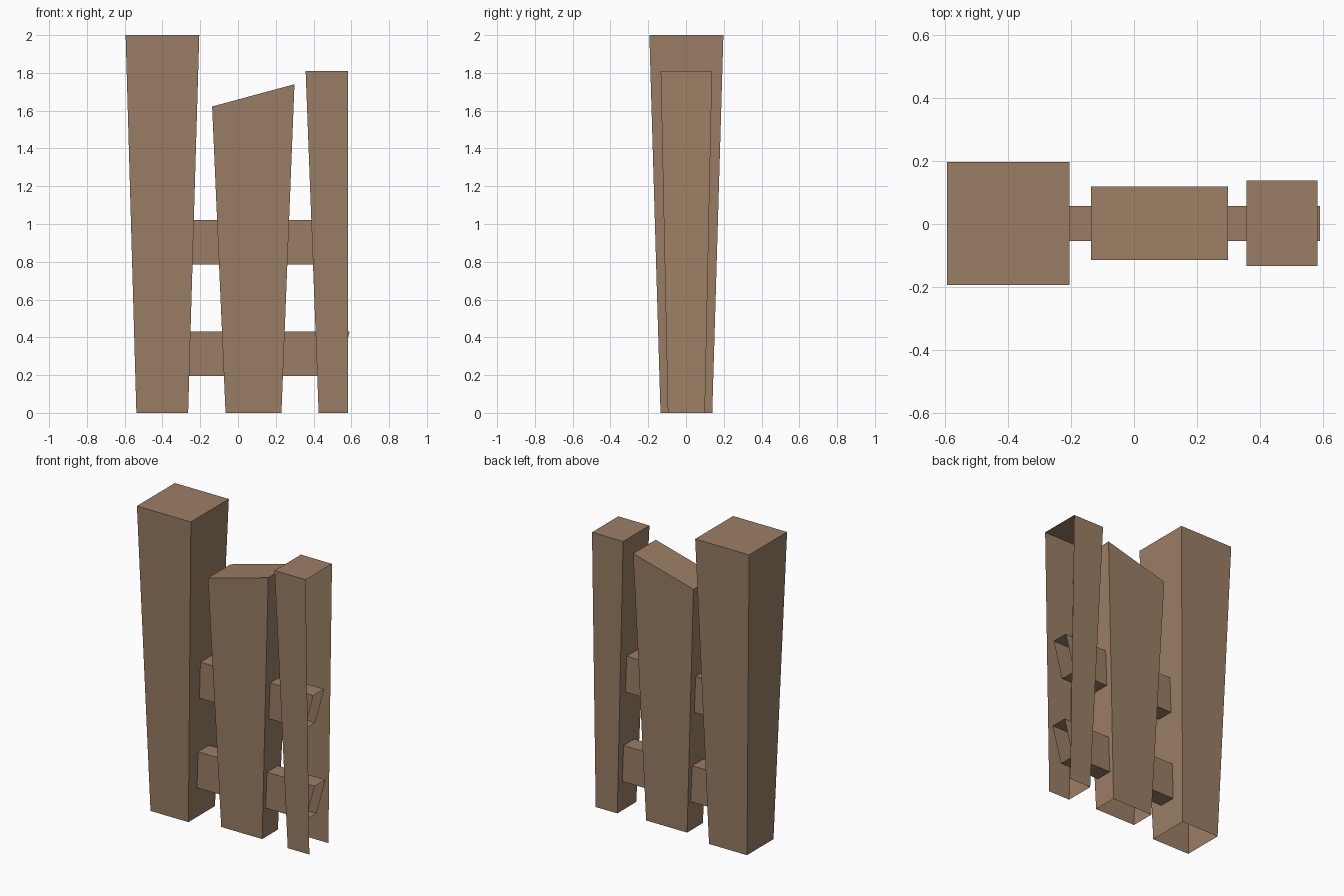
import bpy, bmesh

if "Cube" in bpy.data.objects:
    bpy.data.objects.remove(bpy.data.objects["Cube"])

wood = bpy.data.materials.new("weathered brown wood")
wood.diffuse_color = (0.33, 0.21, 0.13, 1)
wood.use_nodes = True
wood.node_tree.nodes["Principled BSDF"].inputs["Base Color"].default_value = wood.diffuse_color

YC = 0.002  # shared depth centre of all boards


def tapered_shell(name, profile, y_half, open_sides):
    """Extrude an x-z outline (bottom-left, bottom-right, top-right, top-left)
    through y, with its own half depth at the bottom and top.
    open_sides lists outline edges left open: 0 bottom, 1 right, 2 top, 3 left."""
    bm = bmesh.new()
    halves = (y_half[0], y_half[0], y_half[1], y_half[1])
    front = [bm.verts.new((x, YC - h, z)) for (x, z), h in zip(profile, halves)]
    back = [bm.verts.new((x, YC + h, z)) for (x, z), h in zip(profile, halves)]
    bm.faces.new(front)
    bm.faces.new(back[::-1])
    for i in range(4):
        if i not in open_sides:
            j = (i + 1) % 4
            bm.faces.new((front[j], front[i], back[i], back[j]))
    mesh = bpy.data.meshes.new(name)
    bm.to_mesh(mesh)
    bm.free()
    mesh.materials.append(wood)
    obj = bpy.data.objects.new(name, mesh)
    bpy.context.collection.objects.link(obj)
    return obj


# Tall left post, hollow underneath
tapered_shell("left_post",
              [(-0.538, 0), (-0.264, 0), (-0.205, 2), (-0.595, 2)],
              (0.137, 0.196), {0})

# Middle plank with slanted top
tapered_shell("middle_plank",
              [(-0.066, 0), (0.23, 0), (0.299, 1.74), (-0.137, 1.622)],
              (0.081, 0.117), {0})

# Right half post, open below and on its right side
tapered_shell("right_post",
              [(0.427, 0), (0.583, 0), (0.583, 1.81), (0.358, 1.81)],
              (0.098, 0.136), {0, 1})

# Two horizontal rails with slanted open ends
for name, z, end in (("lower_rail", 0.195, 0.592), ("upper_rail", 0.785, 0.583)):
    tapered_shell(name,
                  [(-0.4, z), (end - 0.065, z), (end, z + 0.237), (-0.4, z + 0.237)],
                  (0.056, 0.056), {1, 3})
